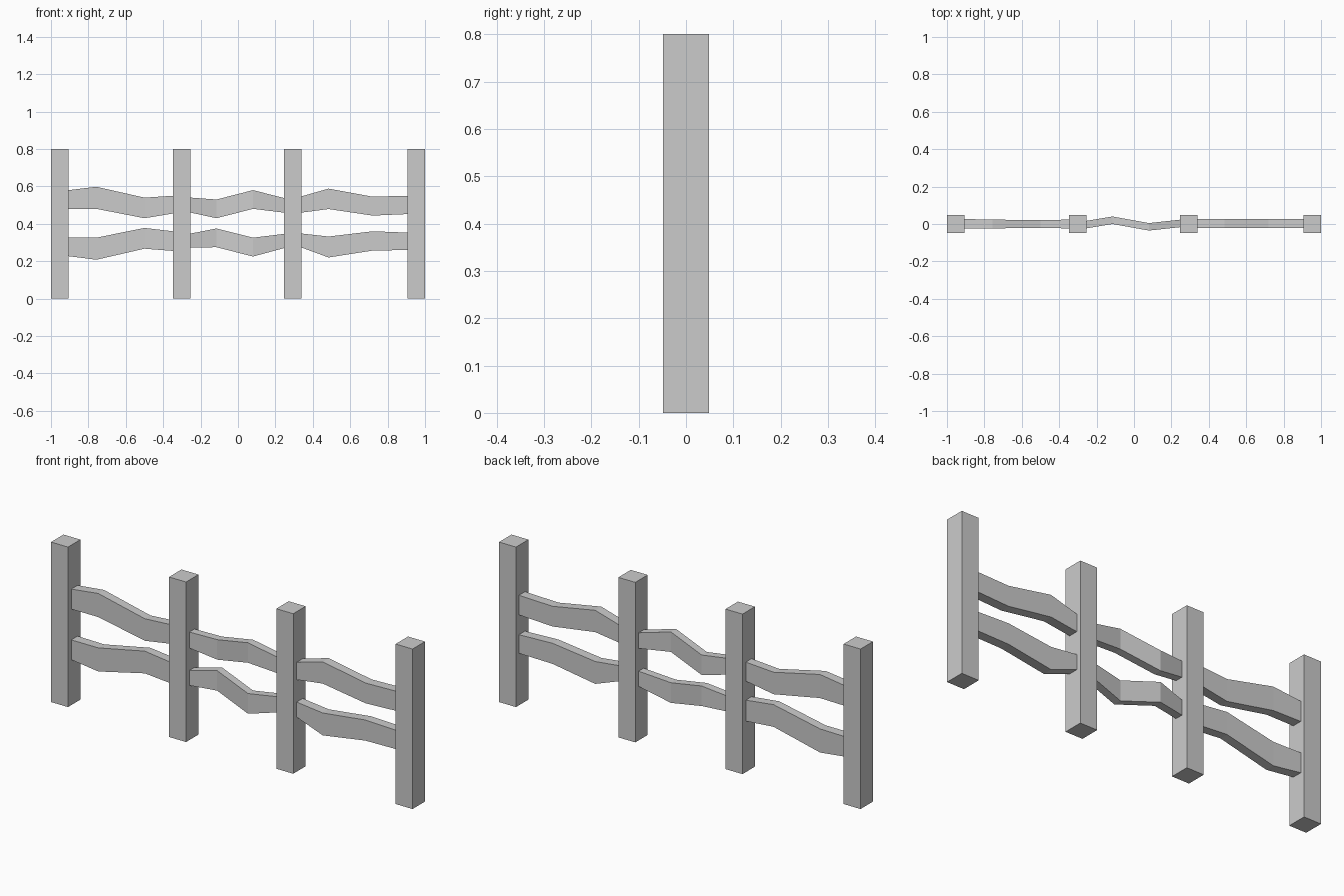
import bpy

if "Cube" in bpy.data.objects:
    bpy.data.objects.remove(bpy.data.objects["Cube"])


def mesh_object(name, verts, faces):
    mesh = bpy.data.meshes.new(name)
    mesh.from_pydata(verts, [], faces)
    obj = bpy.data.objects.new(name, mesh)
    bpy.context.collection.objects.link(obj)
    return obj


def sweep(name, sections):
    """Box-section bar; each section is (x, bottom, top, y centre, half depth)."""
    verts, faces = [], []
    for x, lo, hi, y, d in sections:
        verts += [(x, y - d, lo), (x, y + d, lo), (x, y + d, hi), (x, y - d, hi)]
    for s in range(len(sections) - 1):
        for k in range(4):
            a, b = 4 * s + k, 4 * s + (k + 1) % 4
            faces.append((a, a + 4, b + 4, b))
    n = len(verts)
    faces += [(0, 1, 2, 3), (n - 1, n - 2, n - 3, n - 4)]
    return mesh_object(name, verts, faces)


# Square posts
for i, x in enumerate((-0.953, -0.3, 0.293, 0.953)):
    w = 0.047
    sweep(f"post_{i + 1}", [(x - w, 0, 0.8, 0, 0.047 + 0.002),
                            (x + w, 0, 0.8, 0, 0.047 + 0.002)])

# Crooked rails: x stations, y centres, half depths, then (bottom, top) per station
spans = [
    ("left", (-0.906, -0.757, -0.50, -0.347), (0.002, 0, 0, 0), (0.025, 0.023, 0.022, 0.023),
     ((0.48, 0.58), (0.48, 0.598), (0.43, 0.54), (0.455, 0.55)),
     ((0.227, 0.326), (0.208, 0.326), (0.267, 0.378), (0.255, 0.36))),
    ("middle", (-0.253, -0.115, 0.08, 0.246), (-0.003, 0.02, -0.015, 0.003), (0.02,) * 4,
     ((0.46, 0.54), (0.43, 0.53), (0.48, 0.58), (0.46, 0.538)),
     ((0.273, 0.348), (0.275, 0.375), (0.225, 0.326), (0.27, 0.346))),
    ("right", (0.34, 0.484, 0.72, 0.906), (0.002,) * 4, (0.024,) * 4,
     ((0.46, 0.547), (0.479, 0.588), (0.444, 0.545), (0.452, 0.55)),
     ((0.273, 0.348), (0.22, 0.332), (0.257, 0.36), (0.26, 0.353))),
]
for side, xs, ys, ds, upper, lower in spans:
    for level, heights in (("upper", upper), ("lower", lower)):
        sweep(f"{side}_{level}_rail",
              [(x, lo, hi, y, d) for x, y, d, (lo, hi) in zip(xs, ys, ds, heights)])
